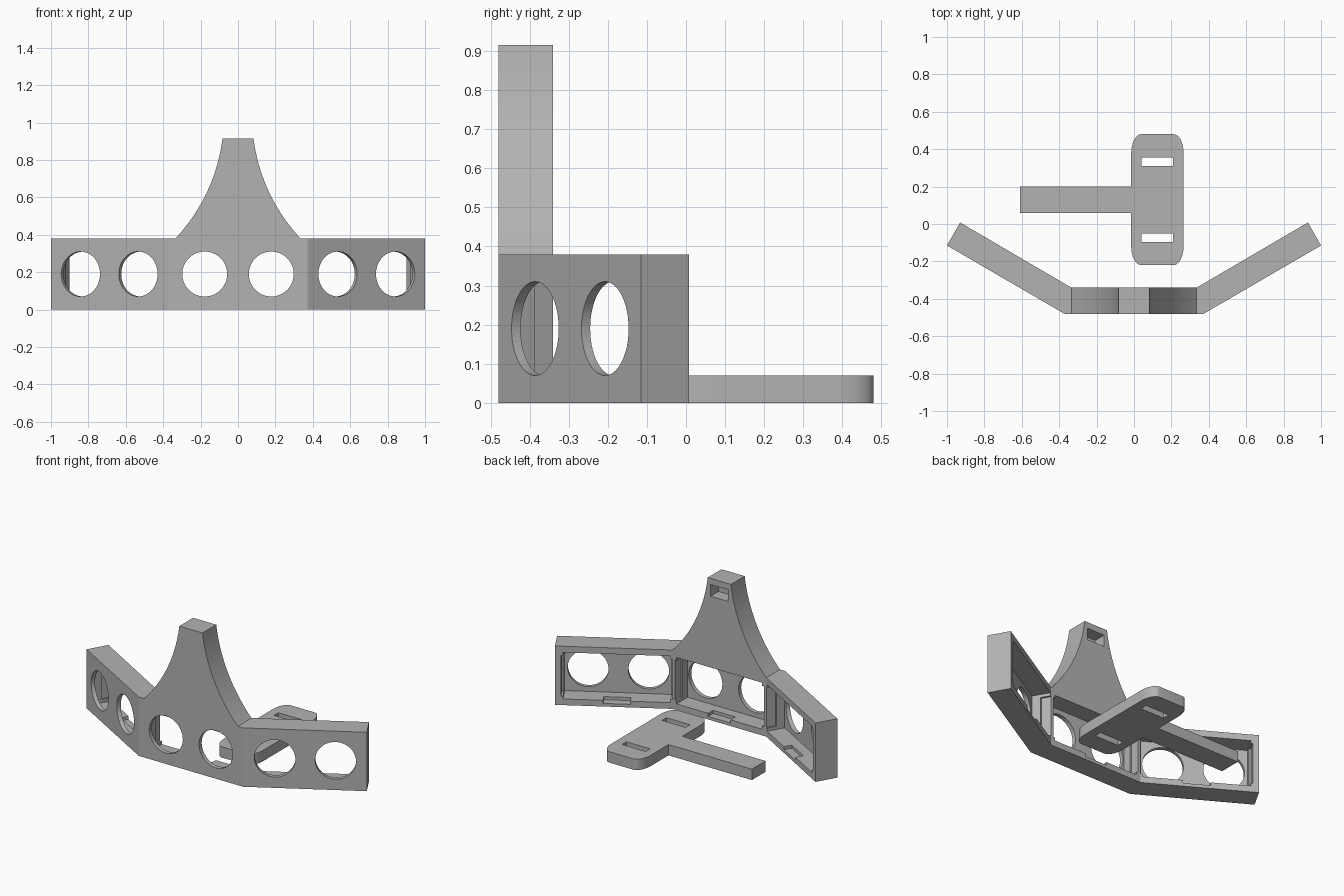
import bpy, bmesh, math
from mathutils import Matrix, Vector

if "Cube" in bpy.data.objects:
    bpy.data.objects.remove(bpy.data.objects["Cube"], do_unlink=True)

gray = bpy.data.materials.new("plain gray")
gray.use_nodes = True
gray.diffuse_color = (0.45, 0.45, 0.45, 1)
gray.node_tree.nodes["Principled BSDF"].inputs["Base Color"].default_value = (0.45, 0.45, 0.45, 1)


def finish(bm, name):
    bmesh.ops.recalc_face_normals(bm, faces=bm.faces)
    mesh = bpy.data.meshes.new(name)
    bm.to_mesh(mesh)
    bm.free()
    mesh.materials.append(gray)
    obj = bpy.data.objects.new(name, mesh)
    bpy.context.collection.objects.link(obj)
    return obj


def prism(name, outline, low, high, upright=False):
    """Extrude an outline along z, or along y when it is drawn in x and z."""
    bm = bmesh.new()
    place = (lambda a, b, h: (a, h, b)) if upright else (lambda a, b, h: (a, b, h))
    face = bm.faces.new([bm.verts.new(place(a, b, low)) for a, b in outline])
    moved = bmesh.ops.extrude_face_region(bm, geom=[face])["geom"]
    shift = Vector(place(0, 0, high - low))
    bmesh.ops.translate(bm, vec=shift, verts=[v for v in moved if isinstance(v, bmesh.types.BMVert)])
    return finish(bm, name)


def box(x0, x1, y0, y1, z0, z1, matrix=Matrix()):
    obj = prism("box_cutter", [(x0, y0), (x1, y0), (x1, y1), (x0, y1)], z0, z1)
    obj.data.transform(matrix)
    return obj


def combine(target, tool, operation="DIFFERENCE"):
    """Apply a boolean and discard the tool."""
    mod = target.modifiers.new("combine", "BOOLEAN")
    mod.operation, mod.solver, mod.object = operation, "EXACT", tool
    bpy.context.view_layer.update()
    graph = bpy.context.evaluated_depsgraph_get()
    mesh = bpy.data.meshes.new_from_object(target.evaluated_get(graph))
    target.modifiers.clear()
    target.data = mesh
    bpy.data.objects.remove(tool, do_unlink=True)


def shade(obj):
    bpy.ops.object.select_all(action="DESELECT")
    obj.select_set(True)
    bpy.context.view_layer.objects.active = obj
    bpy.ops.object.shade_smooth_by_angle(angle=math.radians(25))


FRONT, DEPTH, HEIGHT, JOINT = -0.48, 0.14, 0.38, 0.372
BACK = FRONT + DEPTH
angle = math.radians(30)

# Bent bar: a centre section with two wings swept back
half = [(JOINT, FRONT), (1.0, -0.115), (0.93, 0.008), (0.335, BACK)]
frame = prism("bent_frame", half + [(-x, y) for x, y in reversed(half)], 0, HEIGHT)

# Tower with concave flanks
start, end, sag = Vector((0.335, HEIGHT)), Vector((0.083, 0.915)), 0.047
chord = end - start
normal = Vector((-chord.y, chord.x)).normalized()
radius = chord.length ** 2 / (8 * sag) + sag / 2
centre = (start + end) / 2 - normal * (radius - sag)
spread = math.asin(chord.length / 2 / radius)
middle = math.atan2(normal.y, normal.x)
flank = []
for i in range(25):
    a = middle + spread * (2 * i / 24 - 1)
    flank.append(centre + radius * Vector((math.cos(a), math.sin(a))))
flank.sort(key=lambda p: p.y)
flank = [(0.335, 0.36)] + [(p.x, p.y) for p in flank]
tower = prism("tower", flank + [(-x, z) for x, z in reversed(flank)], FRONT, BACK, upright=True)
combine(frame, tower, "UNION")

# Each bay: open-backed pocket, stepped rim, bottom notch and two round holes
left = Matrix.Translation((JOINT, FRONT, 0)) @ Matrix.Rotation(angle, 4, "Z") @ Matrix.Translation((0.365, 0, 0))
right = Matrix.Translation((-JOINT, FRONT, 0)) @ Matrix.Rotation(-angle, 4, "Z") @ Matrix.Translation((-0.365, 0, 0))
middle_bay = Matrix.Translation((0, FRONT, 0))
for matrix, reach in ((middle_bay, 0.305), (left, 0.315), (right, 0.315)):
    combine(frame, box(-reach, reach, 0.027, 0.16, 0.04, 0.34, matrix))
    combine(frame, box(-reach - 0.012, reach + 0.012, 0.08, 0.16, 0.06, 0.32, matrix))
    combine(frame, box(-0.08, 0.08, 0.09, 0.16, 0.02, 0.06, matrix))
    for x in (-0.178, 0.178):
        bm = bmesh.new()
        bmesh.ops.create_cone(bm, cap_ends=True, segments=64, radius1=0.12, radius2=0.12, depth=0.1,
                              matrix=matrix @ Matrix.Translation((x, 0.01, 0.19)) @ Matrix.Rotation(math.pi / 2, 4, "X"))
        combine(frame, finish(bm, "hole_cutter"))

# Socket in the back of the tower top
combine(frame, box(-0.062, 0.062, BACK - 0.08, BACK + 0.02, 0.80, 0.875))
shade(frame)

# Loose strap plate: rounded plate and arm in one outline
x0, x1, y0, y1, rx, ry = -0.015, 0.265, -0.22, 0.48, 0.055, 0.1
outline = []
for cx, cy, turn in ((x1 - rx, y1 - ry, 0), (x0 + rx, y1 - ry, 1), (x0 + rx, y0 + ry, 2), (x1 - rx, y0 + ry, 3)):
    for i in range(13):
        a = (turn + i / 12) * math.pi / 2
        outline.append((cx + rx * math.cos(a), cy + ry * math.sin(a)))
    if turn == 1:
        outline += [(x0, 0.2), (-0.61, 0.2), (-0.61, 0.06), (x0, 0.06)]
plate = prism("strap_plate", outline, 0, 0.07)

# Strap slots
for y in (0.31, -0.097):
    combine(plate, box(0.04, 0.208, y, y + 0.045, -0.05, 0.12))
shade(plate)
